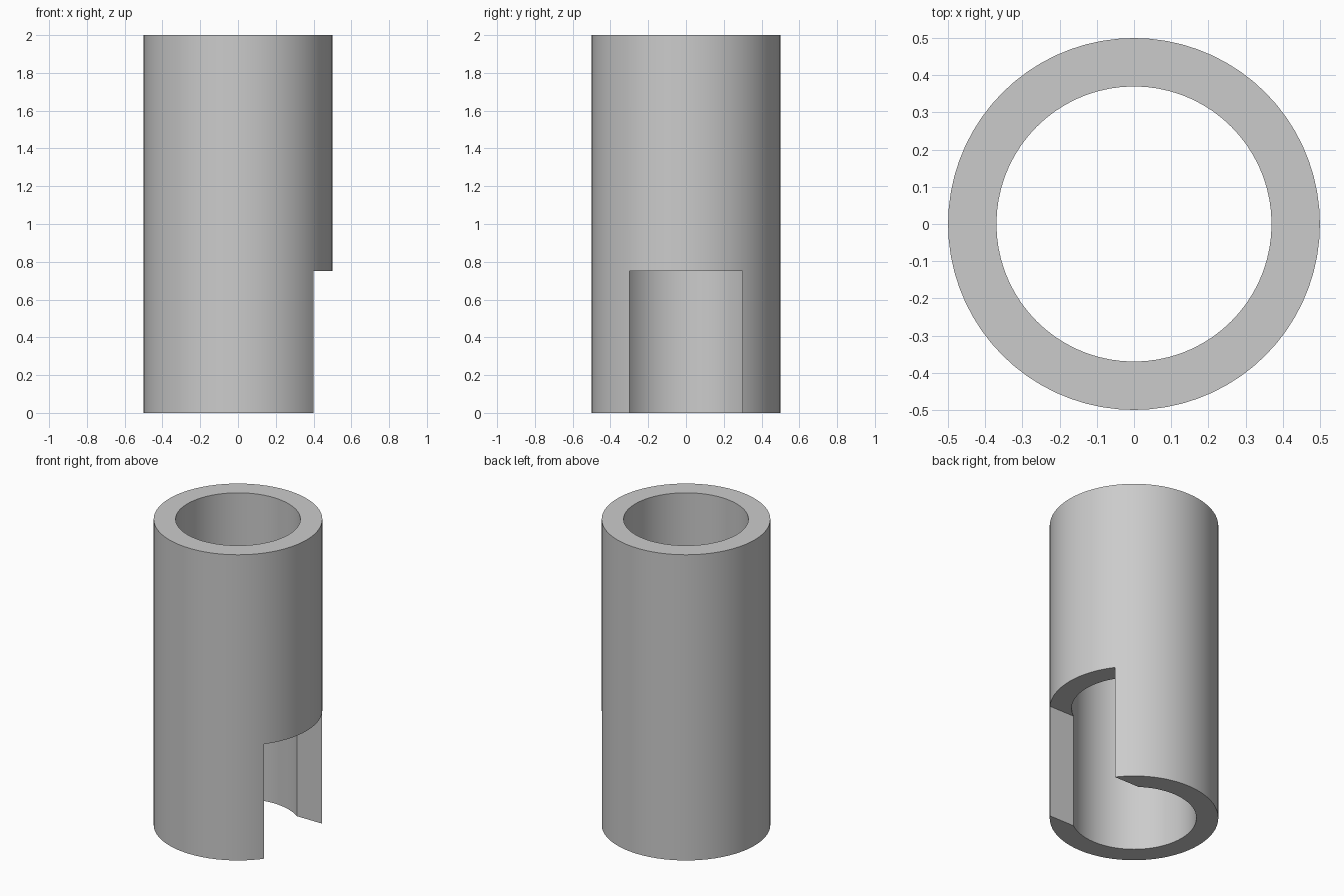
import bpy
import math

if "Cube" in bpy.data.objects:
    bpy.data.objects.remove(bpy.data.objects["Cube"], do_unlink=True)

HEIGHT, OUTER, INNER = 2.0, 0.5, 0.37
SLOT_HEIGHT, SLOT_WIDTH = 0.75, 0.6
SIDES = 72

grey = bpy.data.materials.new("grey")
grey.use_nodes = True
colour = (0.6, 0.6, 0.6, 1.0)
grey.diffuse_color = colour
grey.node_tree.nodes["Principled BSDF"].inputs["Base Color"].default_value = colour


def cut(target, cutter):
    """Subtract the cutter from the target and discard it."""
    mod = target.modifiers.new("cut", "BOOLEAN")
    mod.operation = "DIFFERENCE"
    mod.solver = "EXACT"
    mod.object = cutter
    cutter.hide_render = True
    bpy.ops.object.select_all(action="DESELECT")
    target.select_set(True)
    bpy.context.view_layer.objects.active = target
    bpy.ops.object.modifier_apply(modifier=mod.name)
    bpy.data.objects.remove(cutter, do_unlink=True)


def cylinder(name, radius, depth):
    bpy.ops.mesh.primitive_cylinder_add(
        vertices=SIDES, radius=radius, depth=depth, location=(0, 0, HEIGHT / 2))
    obj = bpy.context.object
    obj.name = name
    return obj


# Outer wall and through bore
tube = cylinder("tube", OUTER, HEIGHT)
tube.data.materials.append(grey)
cut(tube, cylinder("bore_cutter", INNER, HEIGHT + 1))

# Open slot at the foot of the left side
bpy.ops.mesh.primitive_cube_add(size=1, location=(0.5, 0, SLOT_HEIGHT - 0.5))
slot = bpy.context.object
slot.name = "slot_cutter"
slot.scale = (1, SLOT_WIDTH, 1)
bpy.context.view_layer.update()
cut(tube, slot)

# Single colour and smooth curved walls with crisp rims
tube.data.materials.clear()
tube.data.materials.append(grey)
for face in tube.data.polygons:
    face.material_index = 0
bpy.ops.object.shade_smooth_by_angle(angle=math.radians(30))
